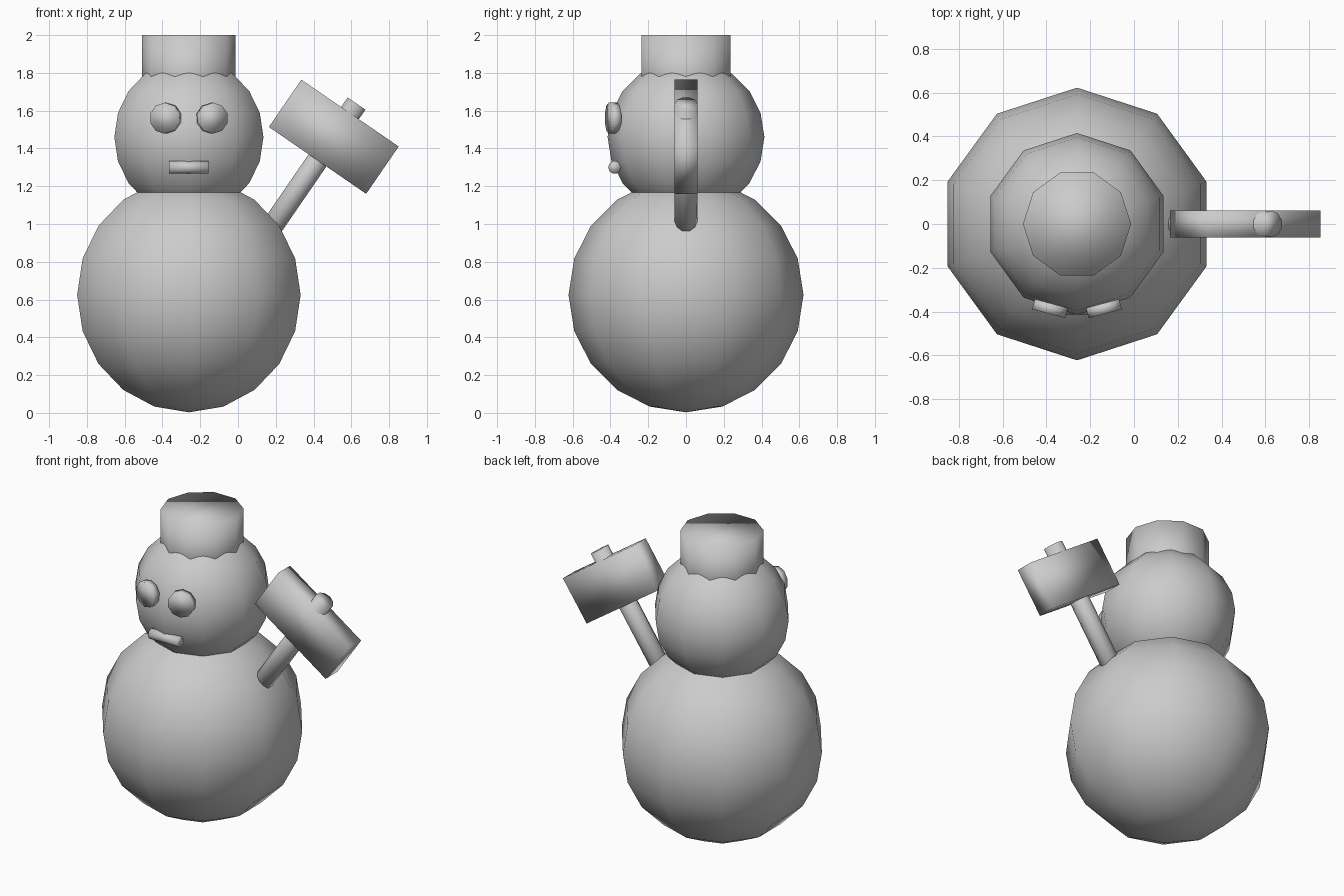
import bpy
import bmesh
from math import radians
from mathutils import Matrix, Euler

SIDES = 10
AXIS_X = -0.26          # vertical axis of the stacked body
TILT = radians(34.5)    # lean of the hammer

default_cube = bpy.data.objects.get("Cube")
if default_cube:
    bpy.data.objects.remove(default_cube, do_unlink=True)

grey = bpy.data.materials.new("plain_grey")
grey.use_nodes = True
colour = (0.6, 0.6, 0.6, 1.0)
grey.diffuse_color = colour
grey.node_tree.nodes["Principled BSDF"].inputs["Base Color"].default_value = colour


def add_part(name, bm, location, rotation=(0, 0, 0)):
    """Turn a bmesh into a fully smooth-shaded object."""
    bmesh.ops.recalc_face_normals(bm, faces=bm.faces)
    for face in bm.faces:
        face.smooth = True
    mesh = bpy.data.meshes.new(name)
    bm.to_mesh(mesh)
    bm.free()
    mesh.materials.append(grey)
    obj = bpy.data.objects.new(name, mesh)
    obj.location = location
    obj.rotation_euler = rotation
    bpy.context.collection.objects.link(obj)
    return obj


def ball(name, radius, location):
    bm = bmesh.new()
    bmesh.ops.create_uvsphere(bm, u_segments=SIDES, v_segments=SIDES, radius=radius)
    return add_part(name, bm, location)


def cylinder(name, radius, length, location, rotation=(0, 0, 0)):
    bm = bmesh.new()
    bmesh.ops.create_cone(bm, cap_ends=True, segments=SIDES,
                          radius1=radius, radius2=radius, depth=length)
    return add_part(name, bm, location, rotation)


def box(name, size, location, rotation=(0, 0, 0)):
    bm = bmesh.new()
    bmesh.ops.create_cube(bm, size=1, matrix=Matrix.Diagonal((*size, 1)))
    return add_part(name, bm, location, rotation)


# Stacked snowballs and hat
ball("body", 0.622, (AXIS_X, 0, 0.625))
ball("head", 0.415, (AXIS_X, 0, 1.46))
cylinder("hat", 0.247, 0.4, (AXIS_X, 0, 1.8), (0, 0, radians(90)))

# Face: two disc eyes turned outwards and a bar mouth
for side, name in ((-1, "right_eye"), (1, "left_eye")):
    cylinder(name, 0.082, 0.048, (AXIS_X + side * 0.123, -0.386, 1.56),
             (radians(90), 0, side * radians(15)))
cylinder("mouth", 0.034, 0.21, (AXIS_X, -0.378, 1.3), (0, radians(90), 0))

# Hammer stuck into the body's left side
lean = (0, TILT, 0)
up = Euler(lean).to_matrix().col[2]
head_centre = Matrix.Translation((0.507, 0, 1.462)).translation
box("hammer_head", (0.625, 0.122, 0.304), head_centre, lean)
handle_length = 1.0
cylinder("hammer_handle", 0.06, handle_length,
         head_centre + up * (0.213 - handle_length / 2), lean)
